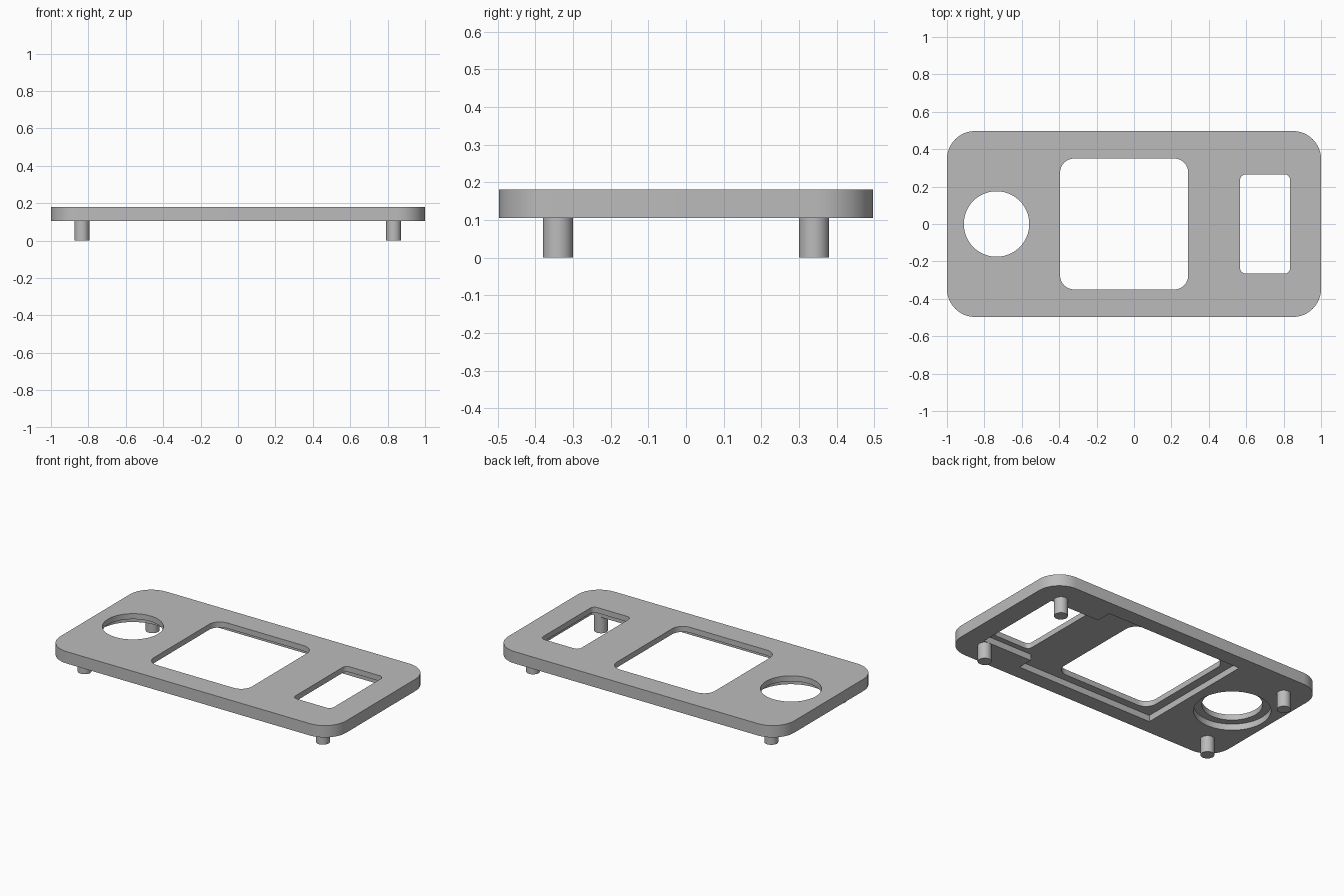
import bpy, bmesh, math

cube = bpy.data.objects.get("Cube")
if cube:
    bpy.data.objects.remove(cube, do_unlink=True)

# Single material
grey = bpy.data.materials.new("plain grey")
grey.use_nodes = True
colour = (0.5, 0.5, 0.5, 1)
grey.diffuse_color = colour
grey.node_tree.nodes["Principled BSDF"].inputs["Base Color"].default_value = colour

BOTTOM, LEDGE, TOP = 0.105, 0.145, 0.18
OVER = 0.05  # cutter overshoot


def circle(cx, cy, r, sides):
    steps = [2 * math.pi * i / sides for i in range(sides)]
    return [(cx + r * math.cos(a), cy + r * math.sin(a)) for a in steps]


def rounded_rect(x0, x1, y, r, segments=12):
    """Rounded rectangle outline, symmetric in y."""
    points = []
    corners = [(x1 - r, y - r), (x0 + r, y - r), (x0 + r, r - y), (x1 - r, r - y)]
    for quarter, (cx, cy) in enumerate(corners):
        for i in range(segments + 1):
            a = math.pi / 2 * (quarter + i / segments)
            points.append((cx + r * math.cos(a), cy + r * math.sin(a)))
    return points


def prism(name, outline, z0, z1):
    bm = bmesh.new()
    base = bm.faces.new([bm.verts.new((x, y, z0)) for x, y in outline])
    side = bmesh.ops.extrude_face_region(bm, geom=[base])
    moved = [v for v in side["geom"] if isinstance(v, bmesh.types.BMVert)]
    bmesh.ops.translate(bm, verts=moved, vec=(0, 0, z1 - z0))
    bmesh.ops.recalc_face_normals(bm, faces=bm.faces)
    mesh = bpy.data.meshes.new(name)
    bm.to_mesh(mesh)
    bm.free()
    mesh.materials.append(grey)
    obj = bpy.data.objects.new(name, mesh)
    bpy.context.collection.objects.link(obj)
    return obj


def activate(obj):
    bpy.ops.object.select_all(action="DESELECT")
    obj.select_set(True)
    bpy.context.view_layer.objects.active = obj


def smooth(obj):
    activate(obj)
    bpy.ops.object.shade_smooth_by_angle(angle=math.radians(30))


def cut(target, outline, z0, z1):
    cutter = prism("cutter", outline, z0, z1)
    cutter.hide_render = True
    mod = target.modifiers.new("cut", "BOOLEAN")
    mod.operation, mod.solver, mod.object = "DIFFERENCE", "EXACT", cutter
    activate(target)
    bpy.ops.object.modifier_apply(modifier=mod.name)
    bpy.data.objects.remove(cutter, do_unlink=True)


# Face plate
plate = prism("face_plate", rounded_rect(-1, 1, 0.497, 0.15), BOTTOM, TOP)

# Stepped pocket underneath, wide behind the window and narrow behind the slot
half = [(-0.45, 0.4), (0.52, 0.4), (0.52, 0.3), (0.87, 0.3)]
pocket = half + [(x, -y) for x, y in reversed(half)]
cut(plate, pocket, BOTTOM - OVER, LEDGE)
# Round counterbore underneath
cut(plate, circle(-0.735, 0, 0.222, 64), BOTTOM - OVER, LEDGE)

# Through openings: window, slot and round hole
for opening in (rounded_rect(-0.395, 0.29, 0.35, 0.075),
                rounded_rect(0.567, 0.835, 0.265, 0.03, 6),
                circle(-0.735, 0, 0.175, 64)):
    cut(plate, opening, BOTTOM - OVER, TOP + OVER)
smooth(plate)

# Locating pegs
for side, x in (("right", -0.835), ("left", 0.832)):
    for end, y in (("front", -0.34), ("back", 0.34)):
        smooth(prism(f"{end}_{side}_peg", circle(x, y, 0.04, 32), 0, BOTTOM))
